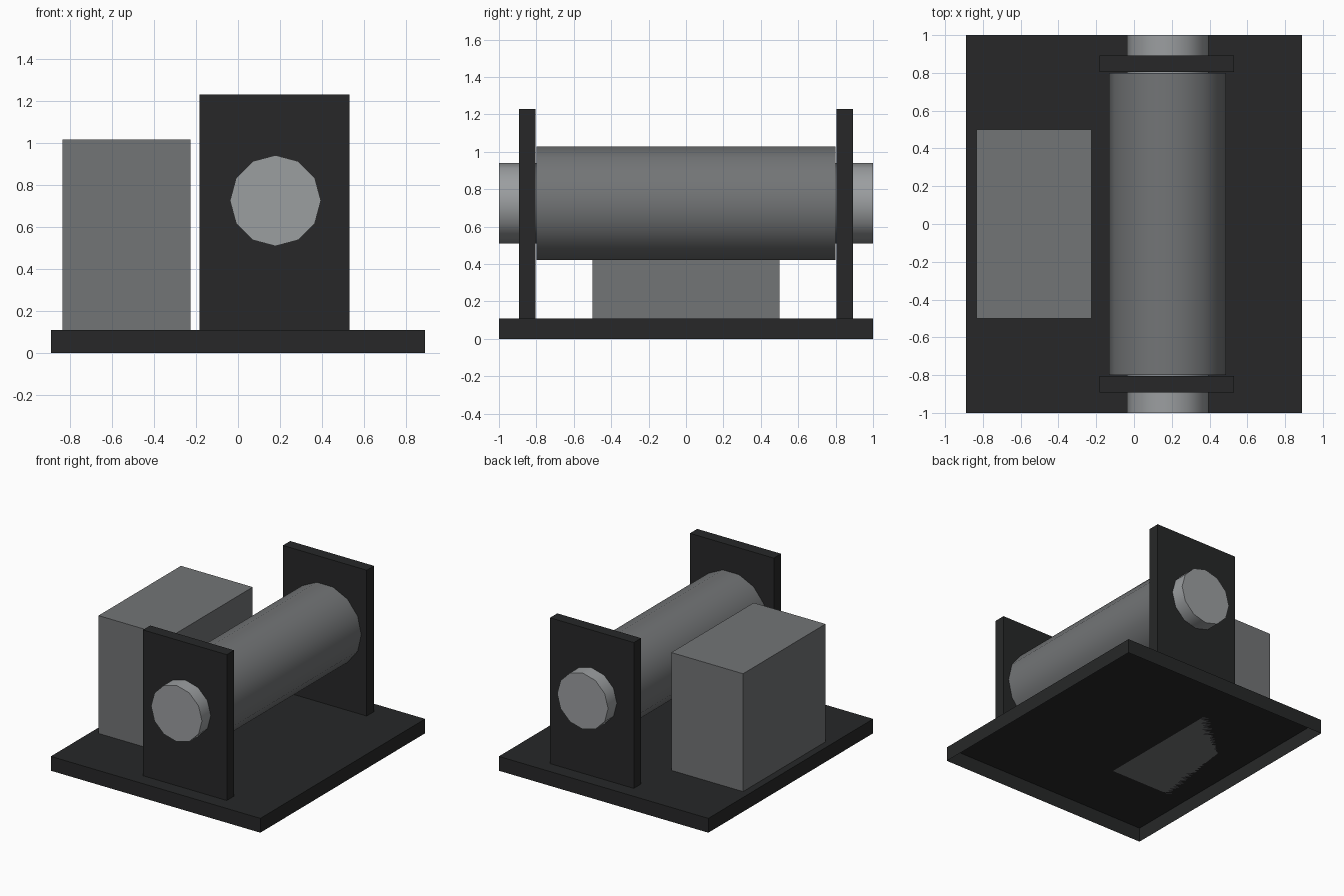
import bpy, bmesh
from math import cos, sin, pi, radians

if "Cube" in bpy.data.objects:
    bpy.data.objects.remove(bpy.data.objects["Cube"])


def paint(name, v):
    m = bpy.data.materials.new(name)
    m.diffuse_color = (v, v * 1.04, v * 1.07, 1)
    m.use_nodes = True
    m.node_tree.nodes["Principled BSDF"].inputs["Base Color"].default_value = m.diffuse_color
    return m


DARK = paint("dark_metal", 0.02)
MID = paint("grey_metal", 0.17)
LIGHT = paint("light_metal", 0.33)


def finish(bm, name, mat):
    bmesh.ops.recalc_face_normals(bm, faces=bm.faces)
    me = bpy.data.meshes.new(name)
    bm.to_mesh(me)
    bm.free()
    me.materials.append(mat)
    ob = bpy.data.objects.new(name, me)
    bpy.context.collection.objects.link(ob)
    return ob


def box(name, x, y, z, mat, open_bottom=False):
    bm = bmesh.new()
    bmesh.ops.create_cube(bm, size=1)
    for v in bm.verts:
        v.co = [(lo + hi) / 2 + c * (hi - lo) for c, (lo, hi) in zip(v.co, (x, y, z))]
    ob = finish(bm, name, mat)
    if open_bottom:
        bm = bmesh.new()
        bm.from_mesh(ob.data)
        bm.normal_update()
        under = [f for f in bm.faces if f.normal.z < -0.9]
        bmesh.ops.delete(bm, geom=under, context='FACES')
        bm.to_mesh(ob.data)
        bm.free()
    return ob


def roller(name, radius, half, sides, mat, cx=0.178, cz=0.725):
    # polygon with a corner on +x, extruded along y
    bm = bmesh.new()
    ring = [bm.verts.new((cx + radius * cos(2 * pi * i / sides), -half,
                          cz + radius * sin(2 * pi * i / sides))) for i in range(sides)]
    cap = bm.faces.new(ring)
    ext = bmesh.ops.extrude_face_region(bm, geom=[cap], use_keep_orig=True)
    moved = [g for g in ext["geom"] if isinstance(g, bmesh.types.BMVert)]
    bmesh.ops.translate(bm, verts=moved, vec=(0, 2 * half, 0))
    ob = finish(bm, name, mat)
    bpy.ops.object.select_all(action='DESELECT')
    ob.select_set(True)
    bpy.context.view_layer.objects.active = ob
    bpy.ops.object.shade_smooth_by_angle(angle=radians(40))
    return ob


# hollow base, open underneath
box("base_plate", (-0.89, 0.89), (-1, 1), (0, 0.11), DARK, open_bottom=True)

# upright end supports
for name, s in (("front_support", -1), ("back_support", 1)):
    box(name, (-0.182, 0.53), sorted((s * 0.805, s * 0.893)), (0.11, 1.23), DARK)

# side housing
box("side_housing", (-0.835, -0.225), (-0.5, 0.5), (0.11, 1.015), MID)

# drum and the shaft through it
roller("drum", 0.31, 0.799, 14, MID)
roller("shaft", 0.216, 1.0, 12, LIGHT)
